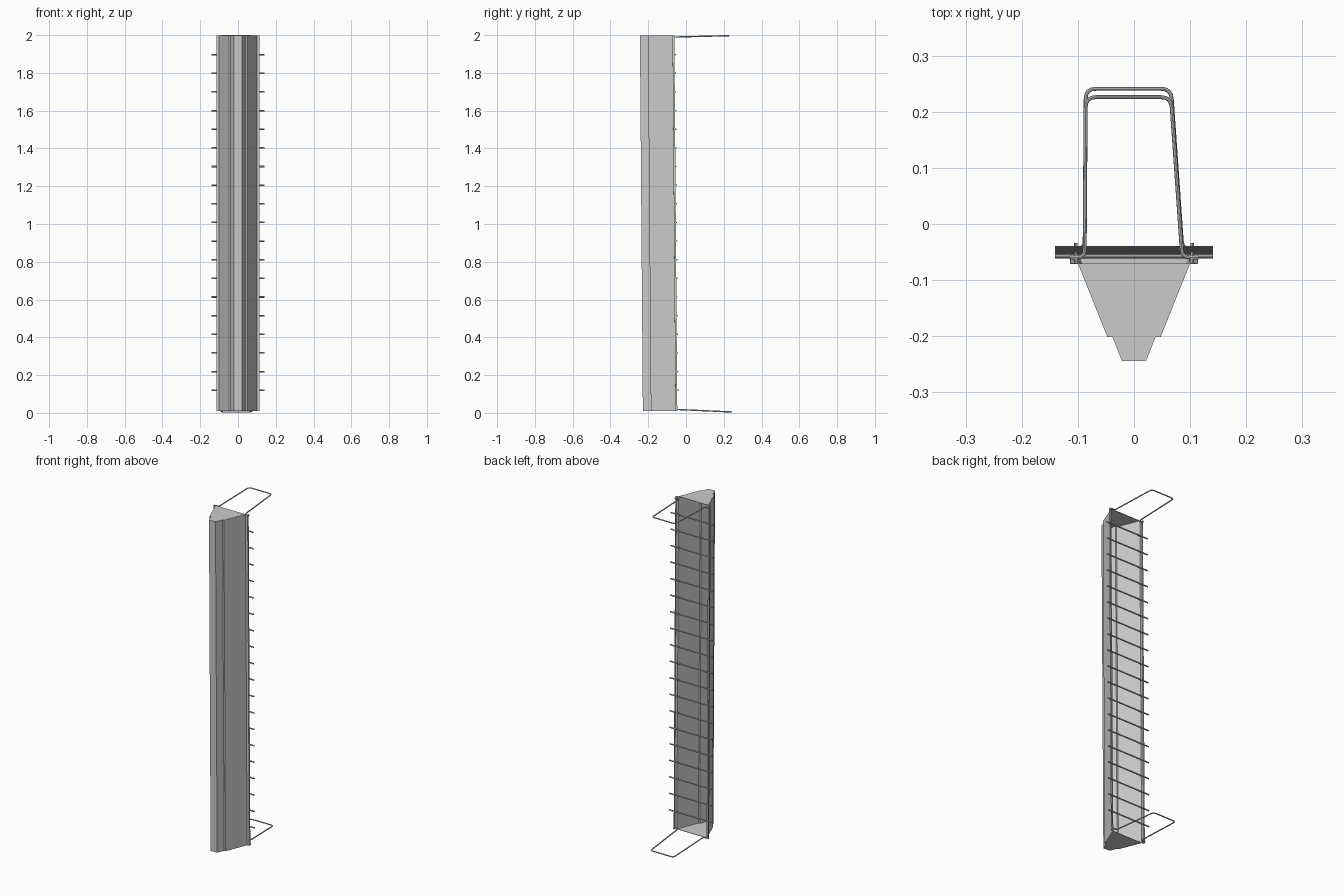
import bpy, bmesh
from mathutils import Vector

cube = bpy.data.objects.get("Cube")
if cube:
    bpy.data.objects.remove(cube, do_unlink=True)

metal = bpy.data.materials.new("grey metal")
metal.use_nodes = True
metal.diffuse_color = (0.6, 0.6, 0.6, 1)
metal.node_tree.nodes["Principled BSDF"].inputs["Base Color"].default_value = (0.6, 0.6, 0.6, 1)

BOTTOM, TOP, LEAN = 0.01, 1.998, -0.0078


def lean(x, y, z):
    """Place a point of the base section on the slightly leaning body."""
    return Vector((x, y + LEAN * z, z))


def add_mesh(name, bm, thickness=0):
    mesh = bpy.data.meshes.new(name)
    bm.to_mesh(mesh)
    bm.free()
    mesh.materials.append(metal)
    obj = bpy.data.objects.new(name, mesh)
    bpy.context.collection.objects.link(obj)
    if thickness:
        mod = obj.modifiers.new("sheet", 'SOLIDIFY')
        mod.thickness = thickness
        mod.offset = 0
    return obj


def rounded(points, radius, steps=4):
    """Replace the inner corners of a path by short arcs."""
    pts = [Vector(p) for p in points]
    out = [pts[0]]
    for a, b, c in zip(pts, pts[1:], pts[2:]):
        r = min(radius, (a - b).length * 0.48, (c - b).length * 0.48)
        p, q = b + (a - b).normalized() * r, b + (c - b).normalized() * r
        for i in range(steps + 1):
            t = i / steps
            out.append(p * (1 - t) ** 2 + b * 2 * t * (1 - t) + q * t * t)
    return out + [pts[-1]]


def wire(name, points, radius):
    curve = bpy.data.curves.new(name, 'CURVE')
    curve.dimensions = '3D'
    curve.bevel_depth = radius
    curve.bevel_resolution = 2
    curve.use_fill_caps = True
    spline = curve.splines.new('POLY')
    spline.points.add(len(points) - 1)
    for sp, p in zip(spline.points, points):
        sp.co = (*p, 1)
    curve.materials.append(metal)
    obj = bpy.data.objects.new(name, curve)
    bpy.context.collection.objects.link(obj)
    bpy.ops.object.select_all(action='DESELECT')
    obj.select_set(True)
    bpy.context.view_layer.objects.active = obj
    bpy.ops.object.convert(target='MESH')
    bpy.ops.object.shade_smooth_by_angle()


# Folded sheet channel, open at the back, with side flanges
half = [(0.113, -0.046), (0.113, -0.055), (0.099, -0.055), (0.047, -0.185),
        (0.038, -0.185), (0.021, -0.2275)]
section = half + [(-x, y) for x, y in reversed(half)]
bm = bmesh.new()
rows = [[bm.verts.new(lean(x, y, z)) for x, y in section] for z in (BOTTOM, TOP)]
for i in range(len(section) - 1):
    bm.faces.new((rows[0][i], rows[0][i + 1], rows[1][i + 1], rows[1][i]))
add_mesh("channel", bm, 0.002)

# End plates closing the channel
cap = half[2:] + [(-x, y) for x, y in reversed(half[2:])]
for name, z in (("bottom_plate", BOTTOM + 0.001), ("top_plate", TOP)):
    bm = bmesh.new()
    bm.faces.new([bm.verts.new(lean(x, y, z)) for x, y in cap])
    add_mesh(name, bm, 0.002)

# Cross rods up the open back
for i in range(19):
    z = 0.12 + i * 0.0987
    wire(f"cross_rod_{i + 1}", [lean(s * 0.141, -0.0425, z) for s in (-1, 1)], 0.004)

# Wire loops at both ends, with hooked feet and short pins
for name, z0, z1, far in (("bottom", 0.018, 0.005, 0.241), ("top", 1.99, 1.997, 0.226)):
    y = lean(0, -0.044, z0).y
    path = [(-0.115, y, z0), (-0.088, y, z0), (-0.086, far, z1),
            (0.066, far, z1), (0.086, y, z0), (0.115, y, z0)]
    wire(name + "_loop", rounded(path, 0.018), 0.0035)
    for side, s in (("left", 1), ("right", -1)):
        wire(f"{name}_{side}_pin", [lean(s * 0.104, v, z0) for v in (-0.055, -0.034)], 0.003)
